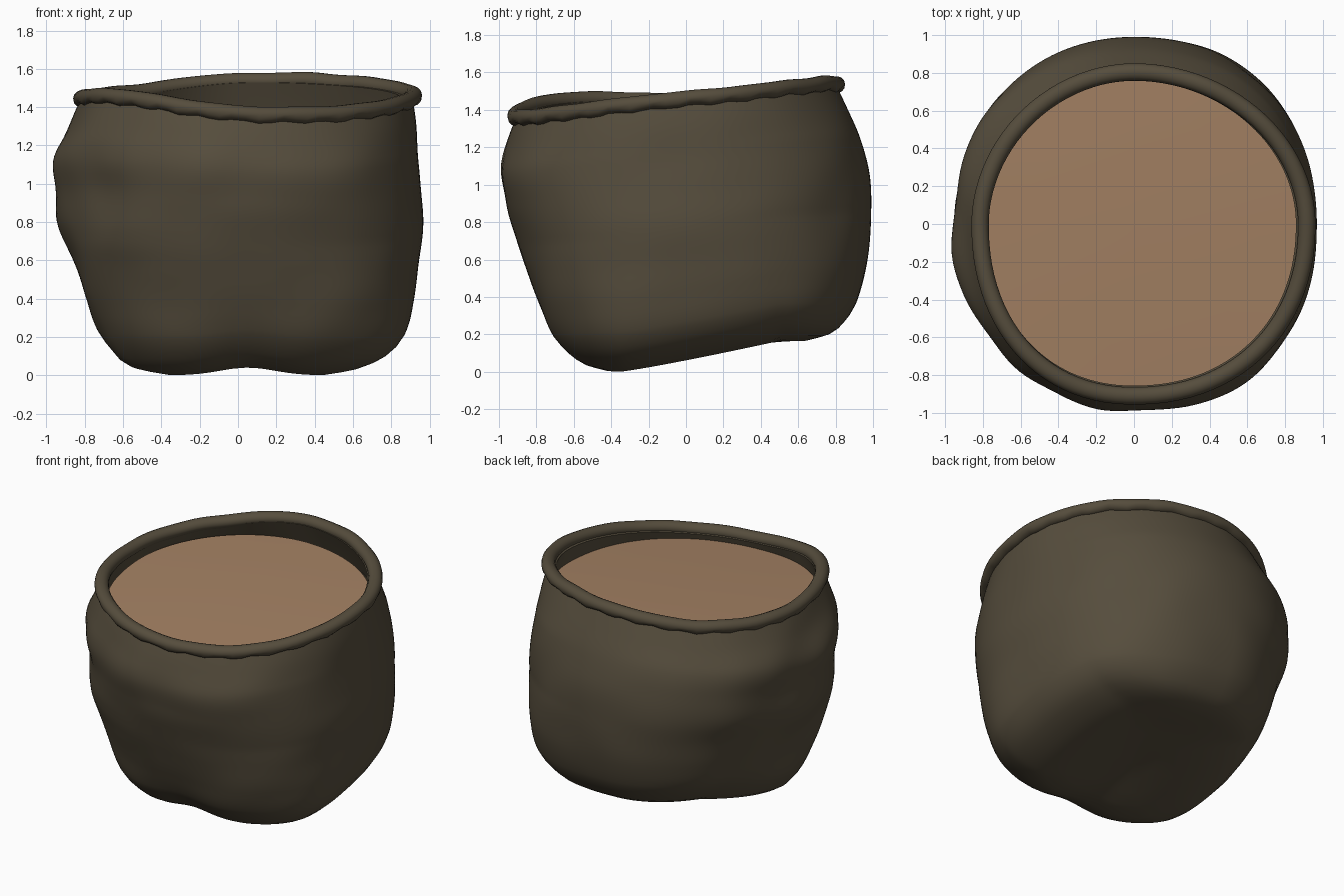
import bpy, bmesh, math
from mathutils import Vector, noise

if "Cube" in bpy.data.objects:
    bpy.data.objects.remove(bpy.data.objects["Cube"])

def material(name, rgb):
    m = bpy.data.materials.new(name)
    m.diffuse_color = (*rgb, 1)
    m.use_nodes = True
    m.node_tree.nodes["Principled BSDF"].inputs["Base Color"].default_value = m.diffuse_color
    return m

cloth = material("dark olive cloth", (0.092, 0.074, 0.046))
grain = material("brown filling", (0.37, 0.22, 0.125))
N = 144

def interp(table, t):
    """Smooth interpolation through (position, values...) rows."""
    for i in range(len(table) - 1):
        if t <= table[i + 1][0]:
            break
    a, b = table[i], table[i + 1]
    p, q = table[max(i - 1, 0)], table[min(i + 2, len(table) - 1)]
    h = b[0] - a[0]
    f = (t - a[0]) / h
    out = []
    for k in range(1, len(a)):
        m0 = (b[k] - p[k]) / (b[0] - p[0]) * h
        m1 = (q[k] - a[k]) / (q[0] - a[0]) * h
        out.append((2*f**3 - 3*f**2 + 1)*a[k] + (f**3 - 2*f**2 + f)*m0
                   + (3*f**2 - 2*f**3)*b[k] + (f**3 - f**2)*m1)
    return out

# height fraction, then reach to left, right, front, back
PROFILE = [(0, .46, .54, .46, .66), (.02, .59, .67, .55, .77), (.06, .66, .79, .63, .84),
           (.13, .735, .875, .715, .905), (.26, .805, .925, .795, .96), (.40, .87, .95, .86, .985),
           (.53, .94, .965, .915, .99), (.66, .95, .955, .965, .975), (.78, .955, .94, .995, .935),
           (.90, .88, .93, .95, .865), (1, .82, .91, .905, .80)]
# squareness of each corner: back right, back left, front left, front right
BASE_N, MID_N, RIM_N = (2.75, 2.05, 2.5, 2.9), (2.15, 2.1, 2.05, 2.35), (1.96, 1.93, 2.15, 2.15)
# rim height around the sack, by angle in degrees
RIM = [(0, 1.46), (45, 1.52), (90, 1.54), (135, 1.475), (180, 1.445), (210, 1.46),
       (240, 1.43), (270, 1.37), (300, 1.365), (330, 1.405), (360, 1.46)]

def bottom(x, y):
    f = min(max((y + .35) / .85, 0), 1)
    back_left = .03*min(max((y - x - .4)/.8, 0), 1)
    return .165*f**1.12 + back_left + .04*math.exp(-((x - .05)/.2)**2)*(1 - f)

def outline(a, ext, corners):
    l, r, f, b = ext
    c, s = math.cos(a), math.sin(a)
    n = corners[int(a / (math.pi/2)) % 4]
    x = abs(c)**(2/n) * (r if c > 0 else -l)
    y = abs(s)**(2/n) * (b if s > 0 else -f)
    return x, y

def sack_point(a, t, inset=0.0):
    # squarer towards the base, round at the mouth
    if t < .5:
        f, lo, hi = t/.5, BASE_N, MID_N
    else:
        f, lo, hi = max(0, (t - .8)/.2), MID_N, RIM_N
    x, y = outline(a, interp(PROFILE, t), [u + (v - u)*f for u, v in zip(lo, hi)])
    z0 = bottom(x, y)
    z = z0 + t*(interp(RIM, math.degrees(a))[0] - z0)
    # soft slanting folds, strongest on the front left
    side = .3 + .7*max(0, math.cos(a - math.radians(215)))
    fade = min(t*6, 1) * min((1 - t)*6, 1)
    d = .009*math.sin(9*z - 4*a + 1.5*math.sin(3*a)) + .02*noise.noise(Vector((x*3, y*3, z*3.6)))
    k = 1 + d*side*fade - inset
    return Vector((x*k, y*k, z))

def finish(bm, name, mat, angle=60):
    bmesh.ops.recalc_face_normals(bm, faces=bm.faces)
    me = bpy.data.meshes.new(name)
    bm.to_mesh(me)
    bm.free()
    ob = bpy.data.objects.new(name, me)
    bpy.context.collection.objects.link(ob)
    me.materials.append(mat)
    bpy.ops.object.select_all(action='DESELECT')
    ob.select_set(True)
    bpy.context.view_layer.objects.active = ob
    bpy.ops.object.shade_smooth_by_angle(angle=math.radians(angle))
    return ob

def skin(bm, rings, closed=False):
    vs = [[bm.verts.new(p) for p in r] for r in rings]
    if closed:
        vs.append(vs[0])
    for u, v in zip(vs, vs[1:]):
        for i in range(len(u)):
            j = (i + 1) % len(u)
            bm.faces.new((u[i], u[j], v[j], v[i]))
    return vs

angles = [2*math.pi*(i + .5)/N for i in range(N)]

# sack body: underside, outer wall, then the lining folded inside
rings = []
for k in (.03, .25, .5, .75):
    r = []
    for a in angles:
        p = sack_point(a, 0)
        x, y = p.x*k, p.y*k
        r.append(Vector((x, y, bottom(x, y) + .02*(1 - k))))
    rings.append(r)
levels = [0, .01, .02, .04, .06, .09] + [.13 + .87*i/44 for i in range(45)]
rings += [[sack_point(a, t) for a in angles] for t in levels]
rings += [[sack_point(a, t, .06) for a in angles] for t in (.99, .95, .9, .84)]
bm = bmesh.new()
vs = skin(bm, rings)
bm.faces.new(vs[0][::-1])
finish(bm, "sack_body", cloth)

# rolled rim: a tube following the mouth, with a slightly uneven lower hem
M, S = 96, 14
rings = []
for i in range(M):
    a = 2*math.pi*(i + .5)/M
    x, y = outline(a, (.815, .915, .91, .805), RIM_N)
    z = interp(RIM, math.degrees(a))[0] + .008*noise.noise(Vector((x*4, y*4, 3)))
    out = Vector((x, y, 0)).normalized()
    hem = .007*math.sin(a*27)
    ring = []
    for k in range(S):
        b = 2*math.pi*k/S
        c, s = math.cos(b), math.sin(b)
        up = .042*s + (hem if s < 0 and c > -.2 else 0)
        ring.append(Vector((x, y, z)) + out*(.046*c) + Vector((0, 0, up)))
    rings.append(ring)
bm = bmesh.new()
skin(bm, rings, closed=True)
finish(bm, "rolled_rim", cloth)

# filling: a tilted, very slightly domed surface inside the mouth
rings = []
for k in (.02, .25, .5, .75, 1):
    r = []
    for a in angles:
        x, y = outline(a, (.79*k, .88*k, .88*k, .79*k), RIM_N)
        r.append(Vector((x, y, 1.353 + .052*y - .008*x + .015*(1 - k*k))))
    rings.append(r)
bm = bmesh.new()
vs = skin(bm, rings)
bm.faces.new(vs[0])
filling = finish(bm, "filling", grain)
if filling.data.polygons[0].normal.z < 0:
    filling.data.flip_normals()
